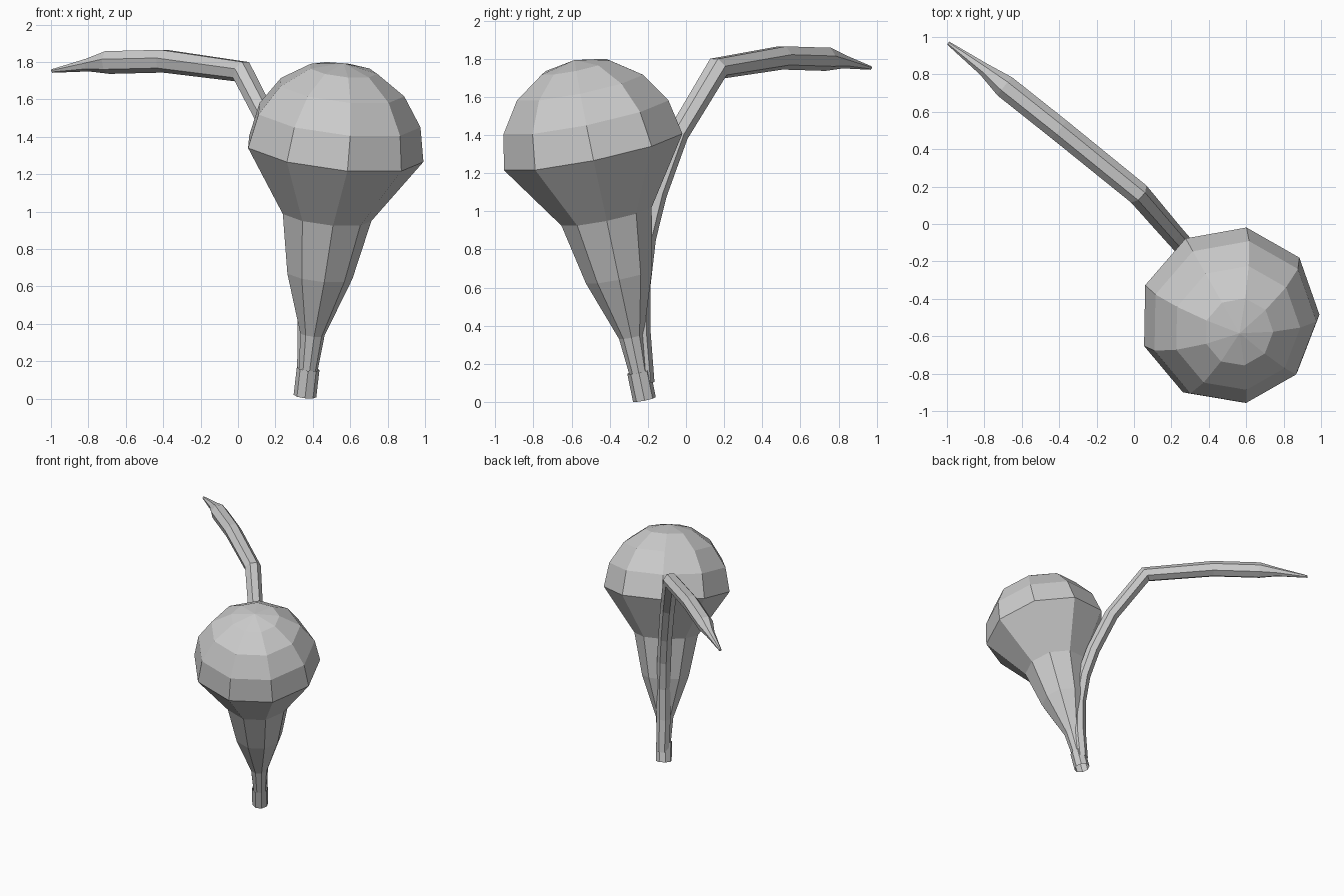
import bpy, bmesh
from math import cos, sin, pi, radians
from mathutils import Vector

if "Cube" in bpy.data.objects:
    bpy.data.objects.remove(bpy.data.objects["Cube"])

AXIS = Vector((0.116, -0.206, 1.0)).normalized()
BASE = Vector((0.358, -0.218, 0.014))


def loft(name, rings, cap_end=False, tip=None):
    """Skin a list of vertex rings, optionally closing the end with a cap or a tip."""
    bm = bmesh.new()
    loops = [[bm.verts.new(p) for p in ring] for ring in rings]
    n = len(loops[0])
    for a, b in zip(loops, loops[1:]):
        for i in range(n):
            j = (i + 1) % n
            bm.faces.new((a[i], a[j], b[j], b[i]))
    last = loops[-1]
    if tip is not None:
        t = bm.verts.new(tip)
        for i in range(n):
            bm.faces.new((last[i], last[(i + 1) % n], t))
    elif cap_end:
        bm.faces.new(last)
    bmesh.ops.recalc_face_normals(bm, faces=bm.faces)
    mesh = bpy.data.meshes.new(name)
    bm.to_mesh(mesh)
    bm.free()
    obj = bpy.data.objects.new(name, mesh)
    bpy.context.collection.objects.link(obj)
    return obj


def ring(center, u, v, r, n, start=0.0):
    return [center + r * (cos(start + 2 * pi * i / n) * u + sin(start + 2 * pi * i / n) * v)
            for i in range(n)]


# Frame across the leaning bulb axis
U = (Vector((1, 0, 0)) - AXIS * AXIS.x).normalized()
V = AXIS.cross(U)

# Bulb: flared neck, then a faceted dome (distance along axis, radius)
neck = [(0.12, 0.05), (0.34, 0.067), (0.665, 0.18), (0.99, 0.245)]
rim, R = 1.343, 0.485
dome = [(rim + R * sin(a), R * cos(a)) for a in (k * pi / 8 for k in range(4))]
loft("bulb", [ring(BASE + AXIS * h, U, V, r, 9, radians(79)) for h, r in neck + dome],
     tip=BASE + AXIS * (rim + R))

# Stem stub, open at the bottom
loft("stem", [ring(BASE + AXIS * h, U, V, 0.061, 8) for h in (0, 0.15)])

# Curved stalk: rises behind the bulb, bends outward, tapers to a tip (x, y, z, radius)
path = [(0.365, -0.215, 0.10, 0.05), (0.372, -0.24, 0.36, 0.055), (0.372, -0.24, 0.62, 0.055),
        (0.348, -0.212, 0.86, 0.055), (0.298, -0.155, 1.09, 0.055), (0.20, -0.045, 1.40, 0.057),
        (0.02, 0.165, 1.75, 0.063), (-0.40, 0.505, 1.807, 0.064), (-0.69, 0.735, 1.80, 0.064),
        (-0.80, 0.825, 1.785, 0.036), (-0.993, 0.967, 1.752, 0.01)]
pts = [Vector(p[:3]) for p in path]
side = Vector((0.65, 0.76, 0)).normalized()
rings = []
for i, p in enumerate(pts):
    t0 = (p - pts[max(i - 1, 0)]).normalized()
    t1 = (pts[min(i + 1, len(pts) - 1)] - p).normalized()
    t = (t0 + t1).normalized()
    s = (side - t * side.dot(t)).normalized()
    rings.append(ring(p, s, t.cross(s), path[i][3], 7, pi / 2))
loft("stalk", rings, cap_end=True)
